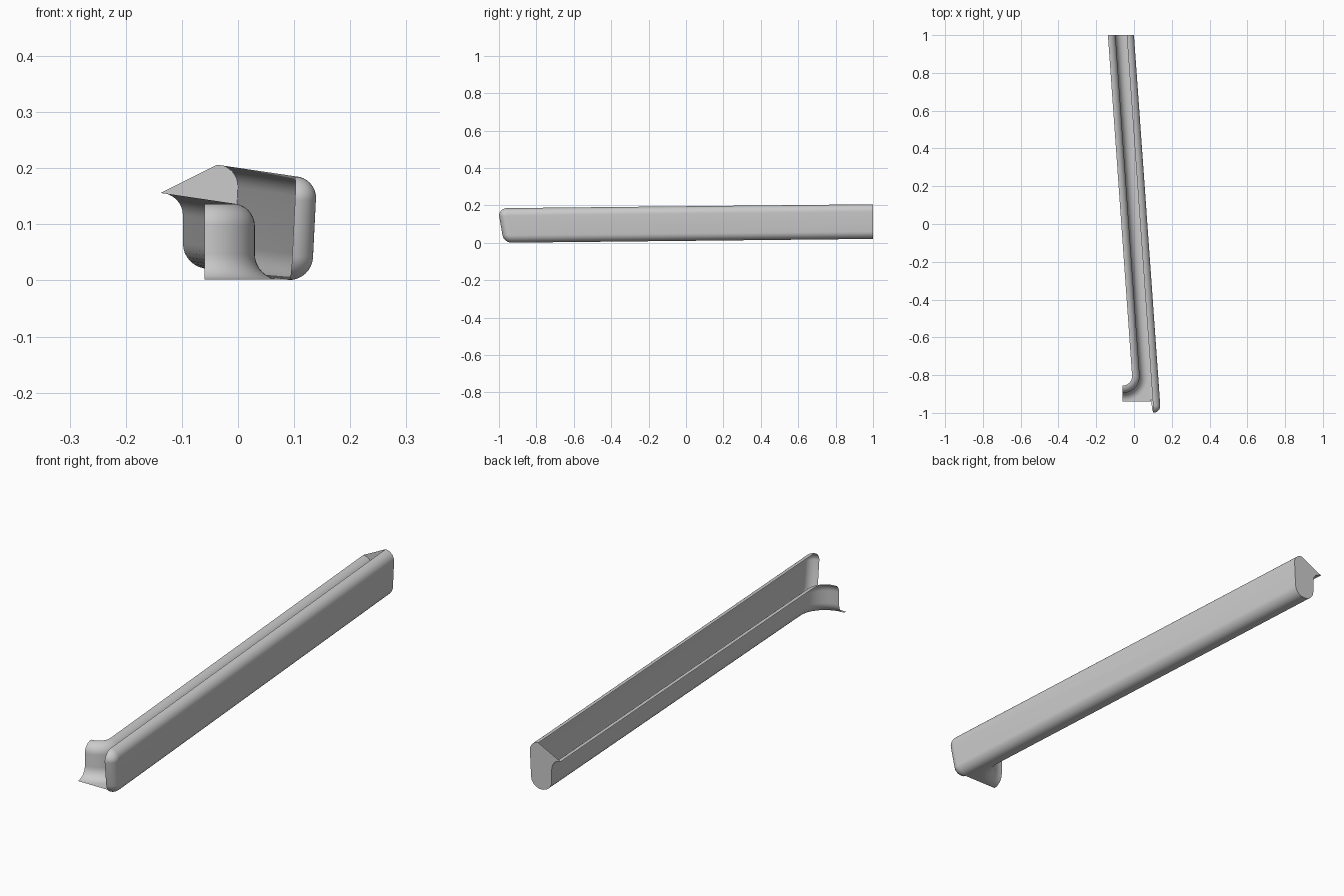
import bpy, bmesh
from math import sin, cos, tan, pi, radians

if "Cube" in bpy.data.objects:
    bpy.data.objects.remove(bpy.data.objects["Cube"])

grey = bpy.data.materials.new("plain_grey")
grey.use_nodes = True
colour = (0.6, 0.6, 0.6, 1)
grey.diffuse_color = colour
grey.node_tree.nodes["Principled BSDF"].inputs["Base Color"].default_value = colour

ROLL = 0.04      # radius of the rolled edges
STEPS = 8
SLANT, RISE = 0.071, 0.0105


def rise(y):
    return RISE * (y + 0.99)


def make(name, rows, extra=()):
    """Skin rows of points, plus any extra polygons."""
    bm = bmesh.new()
    grid = [[bm.verts.new(p) for p in row] for row in rows]
    for a, b in zip(grid, grid[1:]):
        for i in range(len(a) - 1):
            bm.faces.new((a[i], a[i + 1], b[i + 1], b[i]))
    for poly in extra:
        bm.faces.new([grid[r][c] for r, c in poly])
    bmesh.ops.recalc_face_normals(bm, faces=bm.faces)
    mesh = bpy.data.meshes.new(name)
    bm.to_mesh(mesh)
    bm.free()
    mesh.materials.append(grey)
    obj = bpy.data.objects.new(name, mesh)
    bpy.context.collection.objects.link(obj)
    bpy.ops.object.select_all(action='DESELECT')
    obj.select_set(True)
    bpy.context.view_layer.objects.active = obj
    bpy.ops.object.shade_smooth_by_angle(angle=radians(35))
    return obj


# Outer wall: a flat side whose top, front and bottom edges roll inward
def wall_ring(a):
    inset = ROLL * (1 - cos(a))
    depth = ROLL * (1 - sin(a))
    corner = 0.042
    r = corner - inset
    low, high, front = corner, 0.185 - corner, -1 + corner
    outline = [(1, high + r)]
    for z, start in ((high, pi / 2), (low, pi)):
        for i in range(STEPS + 1):
            t = start + i * pi / 2 / STEPS
            outline.append((front + r * cos(t), z + r * sin(t)))
    outline.append((1, low - r))
    ring = []
    for y, z in outline:
        lean = 0.05 * (z - 0.15)
        x = -depth + lean + SLANT * (1 - y)
        if y < 0:
            y += max(0, 0.15 - z) * 0.17
        ring.append((x, y, z + rise(y)))
    return ring


rings = [wall_ring(i * pi / 2 / STEPS) for i in range(STEPS + 1)]
make("outer_wall", rings, [[(STEPS, c) for c in range(len(rings[0]))]])


# Inner wall: floor, fillet, upright and out-turned lip, swept round a bend
def section(cx, cy, t):
    d = (cos(t), -sin(t))
    z0 = rise(cy)
    side, end = 0.15, 0.135
    if t <= pi / 4 + 0.001:
        border = (cx + side, cy - end * tan(t))
    else:
        border = (cx + side / tan(t), cy - end)
    pts = [(*border, z0)]
    profile = []
    for i in range(STEPS + 1):
        a = i * pi / 2 / STEPS
        profile.append((0.135 - 0.045 * sin(a), 0.045 * (1 - cos(a))))
    for i in range(STEPS + 1):
        a = i * pi / 2 / STEPS
        profile.append((0.05 + 0.04 * cos(a), 0.095 + 0.04 * sin(a)))
    for r, z in profile:
        pts.append((cx + r * d[0], cy + r * d[1], z0 + z))
    return pts


bend_x, bend_y = -0.06, -0.805
back = section(bend_x - SLANT * (1 - bend_y), 1, 0)
bend = [section(bend_x, bend_y, i * pi / 2 / 12) for i in range(13)]
make("inner_wall", [back] + bend)

# End plate closing the back of the channel
lower = [ring[-1] for ring in rings]
upper = [ring[0] for ring in reversed(rings)]
plate = list(reversed(back)) + lower + upper
make("back_plate", [plate], [[(0, c) for c in range(len(plate))]])
